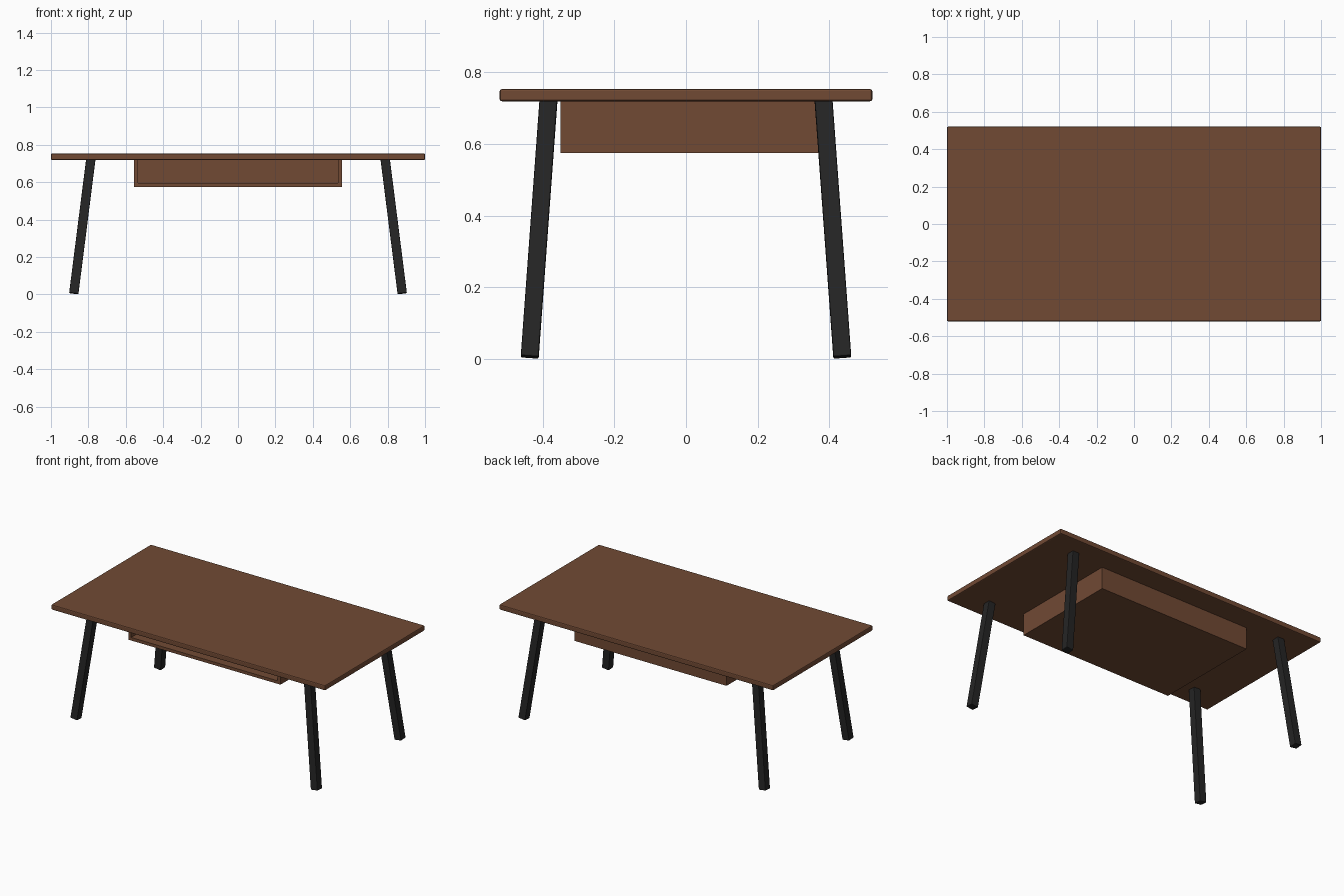
import bpy
from math import atan
from mathutils import Matrix, Vector, Euler

if "Cube" in bpy.data.objects:
    bpy.data.objects.remove(bpy.data.objects["Cube"])


def material(name, rgb):
    m = bpy.data.materials.new(name)
    m.diffuse_color = (*rgb, 1)
    m.use_nodes = True
    m.node_tree.nodes["Principled BSDF"].inputs["Base Color"].default_value = m.diffuse_color
    return m


wood = material("walnut_wood", (0.165, 0.068, 0.034))
metal = material("black_metal", (0.018, 0.018, 0.018))


def block(name, size, loc, mat, rot=(0, 0, 0), bevel=0.003, segments=2):
    """Box with lightly eased edges."""
    bpy.ops.mesh.primitive_cube_add(size=1)
    ob = bpy.context.object
    ob.name = name
    ob.data.transform(Matrix.Diagonal((*size, 1)))
    ob.location = loc
    ob.rotation_euler = rot
    ob.data.materials.append(mat)
    if bevel:
        mod = ob.modifiers.new("eased_edges", 'BEVEL')
        mod.width = bevel
        mod.segments = segments
    return ob


# Table top
TOP_Z, UNDER_Z = 0.753, 0.719
block("table_top", (2.0, 1.04, TOP_Z - UNDER_Z), (0, 0, (TOP_Z + UNDER_Z) / 2), wood, bevel=0.006)

# Open-fronted storage shelf under the top
W, WALL, LOW = 0.555, 0.02, 0.575
FRONT, BACK = -0.35, 0.37
MID_Y, DEPTH, H = (FRONT + BACK) / 2, BACK - FRONT, UNDER_Z - LOW
block("shelf_floor", (2 * W, DEPTH, WALL), (0, MID_Y, LOW + WALL / 2), wood, bevel=0)
for side, label in ((-1, "left"), (1, "right")):
    block(f"shelf_{label}_side", (WALL, DEPTH, H - WALL),
          (side * (W - WALL / 2), MID_Y, (LOW + WALL + UNDER_Z) / 2), wood, bevel=0)
block("shelf_back", (2 * (W - WALL), WALL, H - WALL),
      (0, BACK - WALL / 2, (LOW + WALL + UNDER_Z) / 2), wood, bevel=0)

# Four splayed square legs, ends cut square to the leg
top, foot = Vector((0.787, 0.384, 0.722)), Vector((0.878, 0.436, 0.005))
length = (top - foot).length
for sx, lx in ((-1, "left"), (1, "right")):
    for sy, ly in ((-1, "front"), (1, "back")):
        tilt_x = atan(sy * (foot.y - top.y) / (top.z - foot.z))
        tilt_y = -atan(sx * (foot.x - top.x) / (top.z - foot.z))
        mid = (top + foot) / 2
        block(f"{ly}_{lx}_leg", (0.05, 0.05, length), (sx * mid.x, sy * mid.y, mid.z),
              metal, rot=(tilt_x, tilt_y, 0), bevel=0.004)
